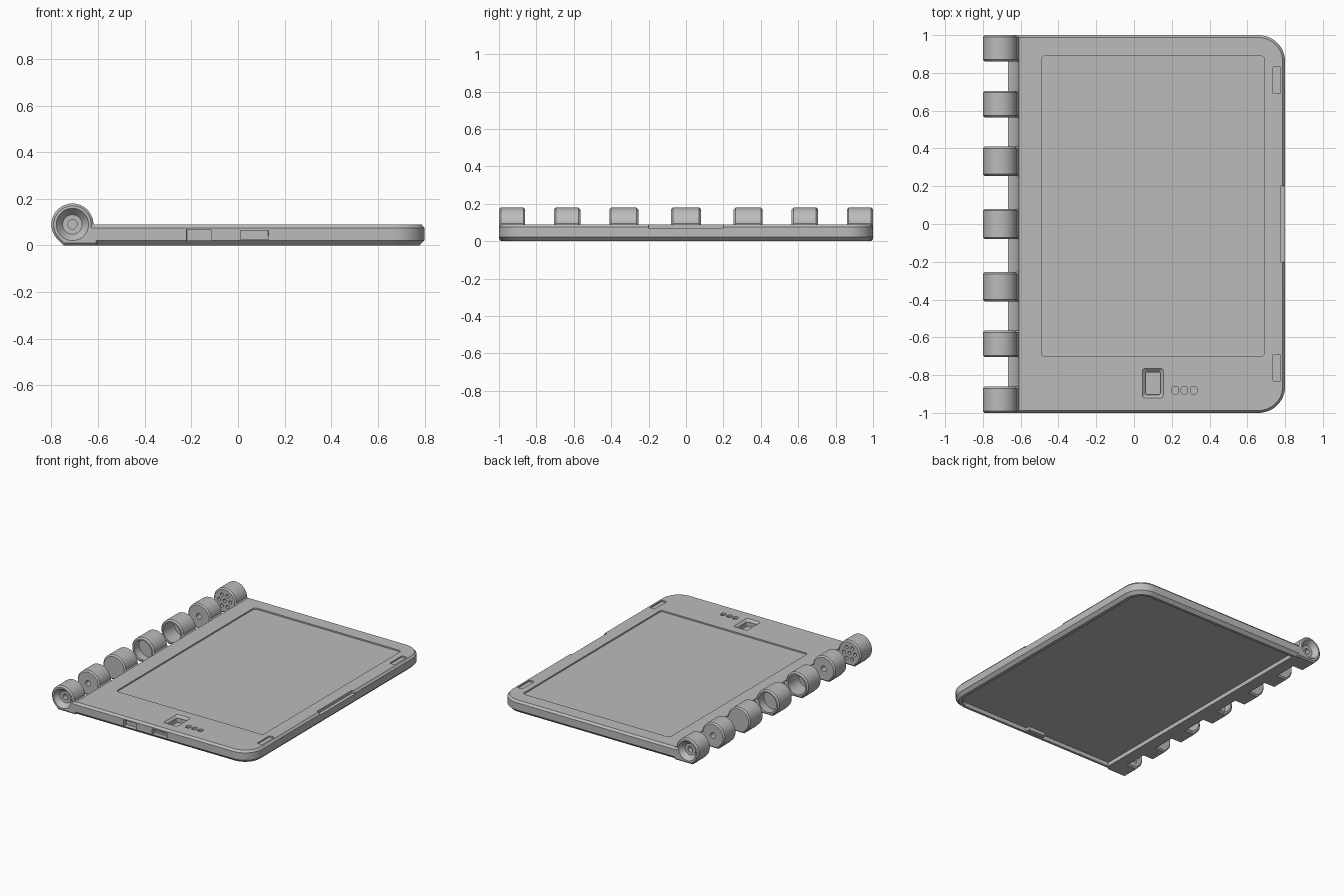
import bpy, bmesh, math
from mathutils import Matrix

cube = bpy.data.objects.get("Cube")
if cube:
    bpy.data.objects.remove(cube, do_unlink=True)

grey = bpy.data.materials.new("plain_grey")
grey.use_nodes = True
grey.diffuse_color = (0.5, 0.5, 0.5, 1)
grey.node_tree.nodes["Principled BSDF"].inputs["Base Color"].default_value = grey.diffuse_color

AXIS_X, AXIS_Z, R = -0.71, 0.09, 0.09


def make(name, bm):
    bmesh.ops.recalc_face_normals(bm, faces=bm.faces)
    mesh = bpy.data.meshes.new(name)
    bm.to_mesh(mesh)
    bm.free()
    mesh.materials.append(grey)
    ob = bpy.data.objects.new(name, mesh)
    bpy.context.collection.objects.link(ob)
    return ob


def loft(name, rings):
    """Closed solid through rings of equal point count."""
    bm = bmesh.new()
    loops = [[bm.verts.new(p) for p in ring] for ring in rings]
    n = len(loops[0])
    for a, b in zip(loops, loops[1:]):
        for i in range(n):
            j = (i + 1) % n
            bm.faces.new((a[i], a[j], b[j], b[i]))
    bm.faces.new(loops[0])
    bm.faces.new(loops[-1])
    return make(name, bm)


def rounded(x0, x1, y0, y1, z, left_r, right_r, steps=12):
    pts = []
    corners = [(x1, y1, -1, -1, right_r), (x0, y1, 1, -1, left_r),
               (x0, y0, 1, 1, left_r), (x1, y0, -1, 1, right_r)]
    for k, (x, y, sx, sy, r) in enumerate(corners):
        for i in range(steps + 1):
            a = (k + i / steps) * math.pi / 2
            pts.append((x + sx * r + r * math.cos(a), y + sy * r + r * math.sin(a), z))
    return pts


def pocket(x0, x1, y0, y1, z0, z1, r, flare=0.0, right_r=None):
    rr = right_r or r
    rings = [rounded(x0 + f, x1 - f, y0 + f, y1 - f, z, r, rr)
             for z, f in ((z0, flare), (z1, 0))]
    return loft("pocket_cutter", rings)


def lathe(y_radius, cx=AXIS_X, cz=AXIS_Z, seg=48):
    """Round solid along y from (y, radius) pairs."""
    return loft("round_cutter", [
        [(cx + r * math.cos(2 * math.pi * i / seg), y, cz + r * math.sin(2 * math.pi * i / seg))
         for i in range(seg)] for y, r in y_radius])


def apply(ob, mod):
    bpy.context.view_layer.objects.active = ob
    bpy.ops.object.modifier_apply(modifier=mod.name)


def boolean(ob, other, operation="DIFFERENCE"):
    mod = ob.modifiers.new("join", "BOOLEAN")
    mod.operation, mod.solver, mod.object = operation, "EXACT", other
    apply(ob, mod)
    bpy.data.objects.remove(other, do_unlink=True)


# Main plate with chamfered rim
plate = loft("cover_plate", [
    rounded(-0.7, 0.8 - f, -1 + f, 1 - f, z, 0.001, 0.14 - f)
    for z, f in ((0, 0.022), (0.022, 0), (0.075, 0), (0.09, 0.013))])

# Clearance trough for the hinge, then the recess underneath
boolean(plate, lathe([(-1.1, 0.1), (1.1, 0.1)], seg=64))
boolean(plate, pocket(-0.58, 0.755, -0.96, 0.96, -0.02, 0.03, 0.005, right_r=0.1))

# Panel recess, switch well, button holes and rim slots on top
boolean(plate, pocket(-0.49, 0.69, -0.7, 0.89, 0.08, 0.12, 0.02))
boolean(plate, pocket(0.062, 0.138, -0.9, -0.785, 0.045, 0.12, 0.008))
boolean(plate, pocket(0.045, 0.155, -0.92, -0.765, 0.075, 0.0901, 0.012, flare=0.015))
for x in (0.218, 0.267, 0.316):
    boolean(plate, pocket(x - 0.017, x + 0.017, -0.9, -0.86, 0.075, 0.12, 0.012))
for y in (-0.76, 0.76):
    boolean(plate, pocket(0.735, 0.775, y - 0.07, y + 0.07, 0.08, 0.12, 0.004))

# Latch notch on the free edge, ports in the front edge
boolean(plate, pocket(0.775, 0.9, -0.2, 0.2, 0.07, 0.12, 0.002))
boolean(plate, pocket(-0.22, -0.115, -1.1, -0.965, 0.022, 0.068, 0.002))
boolean(plate, pocket(0.01, 0.13, -1.1, -0.965, 0.025, 0.065, 0.002))
boolean(plate, pocket(0.0, 0.14, -0.97, -0.93, 0.005, 0.04, 0.002), "UNION")


def knuckle(y0, y1):
    arc = [math.radians(-3 + 228 * i / 36) for i in range(37)]
    outline = [(-0.748, 0), (-0.6, 0), (-0.6, 0.085)]
    outline += [(AXIS_X + R * math.cos(a), AXIS_Z + R * math.sin(a)) for a in arc]
    ob = loft("hinge_knuckle", [[(x, y, z) for x, z in outline] for y in (y0, y1)])
    mod = ob.modifiers.new("edge", "BEVEL")
    mod.width, mod.segments = 0.01, 1
    mod.limit_method, mod.angle_limit = "ANGLE", math.radians(60)
    apply(ob, mod)
    return ob


# Middle knuckle: cup on both sides
middle = knuckle(-0.08, 0.08)
for s in (-1, 1):
    boolean(middle, lathe([(s * 0.02, 0.07), (s * 0.1, 0.07)]))
knuckles = [middle]

for s in (-1, 1):
    # Cup open toward the middle
    cup = knuckle(*sorted((s * 0.255, s * 0.41)))
    boolean(cup, lathe([(s * 0.2, 0.07), (s * 0.38, 0.07)]))
    # Pin knuckle with a small through hole
    pin = knuckle(*sorted((s * 0.565, s * 0.705)))
    boolean(pin, lathe([(s * 0.5, 0.02), (s * 0.8, 0.02)], seg=24))
    # End knuckle: countersunk outside, ring of holes inside
    end = knuckle(*sorted((s * 0.86, s * 1.0)))
    boolean(end, lathe([(s * 0.93, 0.02), (s * 0.965, 0.02), (s * 0.966, 0.042), (s * 1.001, 0.07)]))
    for k in range(7):
        a = k * math.pi / 3
        d = 0.045 if k < 6 else 0
        boolean(end, lathe([(s * 0.85, 0.012), (s * 0.9, 0.012)],
                           AXIS_X + d * math.cos(a), AXIS_Z + d * math.sin(a), 16))
    knuckles += [cup, pin, end]

for ob in [plate] + knuckles:
    bpy.ops.object.select_all(action="DESELECT")
    ob.select_set(True)
    bpy.context.view_layer.objects.active = ob
    bpy.ops.object.shade_smooth_by_angle(angle=math.radians(25))
